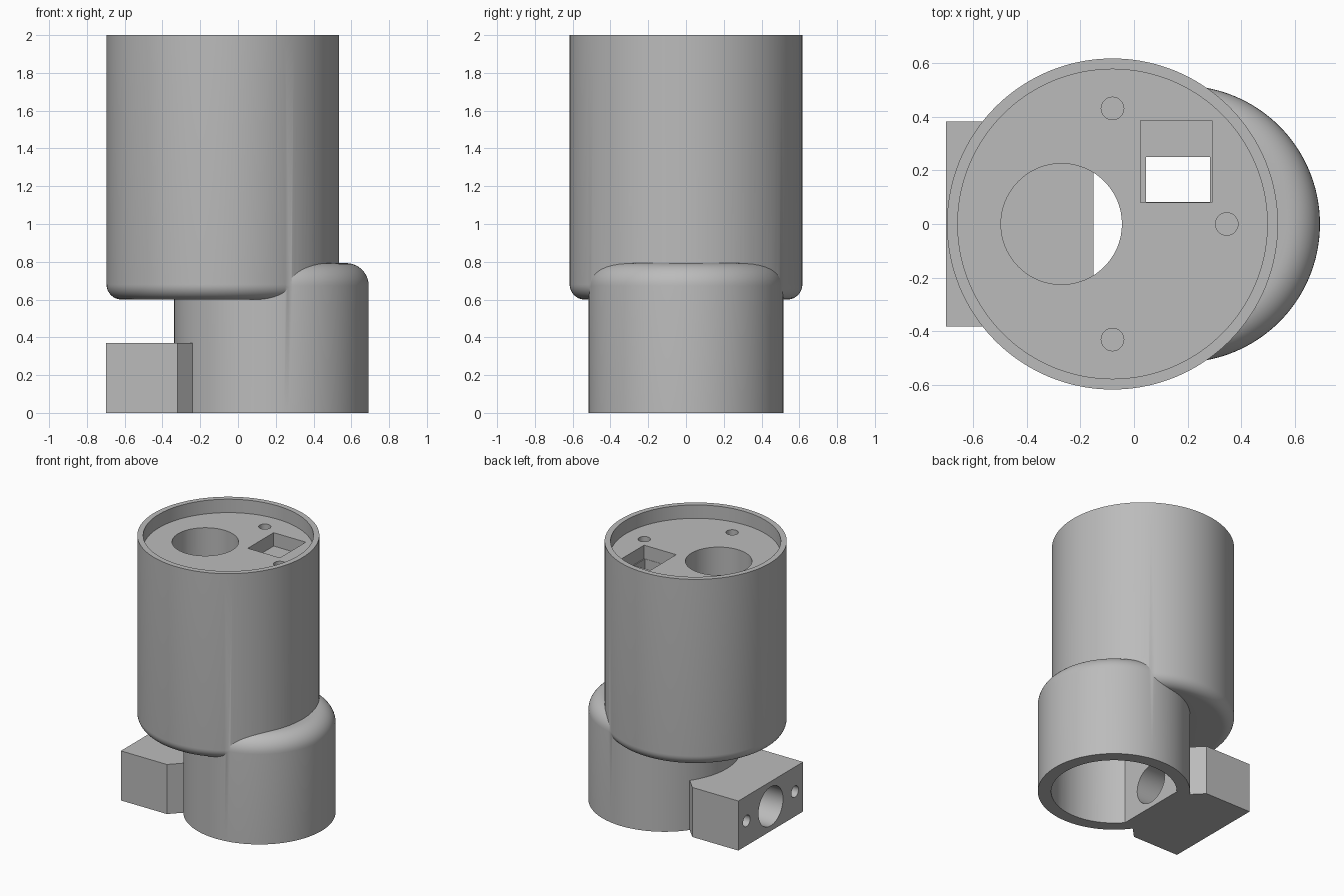
import bpy, bmesh, math

cube = bpy.data.objects.get("Cube")
if cube:
    bpy.data.objects.remove(cube, do_unlink=True)

grey = bpy.data.materials.new("plain grey")
grey.use_nodes = True
grey.diffuse_color = (0.5, 0.5, 0.5, 1)
grey.node_tree.nodes["Principled BSDF"].inputs["Base Color"].default_value = (0.5, 0.5, 0.5, 1)


def finish(name, bm):
    bmesh.ops.remove_doubles(bm, verts=bm.verts, dist=1e-5)
    bmesh.ops.recalc_face_normals(bm, faces=bm.faces)
    mesh = bpy.data.meshes.new(name)
    bm.to_mesh(mesh)
    bm.free()
    mesh.materials.append(grey)
    obj = bpy.data.objects.new(name, mesh)
    bpy.context.collection.objects.link(obj)
    return obj


def lathe(name, x, profile, steps=144):
    """Spin a closed (radius, z) outline round a vertical axis at x."""
    bm = bmesh.new()
    verts = [bm.verts.new((x + r, 0, z)) for r, z in profile]
    edges = [bm.edges.new(pair) for pair in zip(verts, verts[1:])]
    bmesh.ops.spin(bm, geom=verts + edges, cent=(x, 0, 0), axis=(0, 0, 1),
                   angle=math.tau, steps=steps)
    return finish(name, bm)


def prism(name, outline, z0, z1):
    bm = bmesh.new()
    face = bm.faces.new([bm.verts.new((x, y, z0)) for x, y in outline])
    out = bmesh.ops.extrude_face_region(bm, geom=[face])
    for v in out["geom"]:
        if isinstance(v, bmesh.types.BMVert):
            v.co.z = z1
    return finish(name, bm)


def box(name, x0, x1, y0, y1, z0, z1):
    return prism(name, [(x0, y0), (x1, y0), (x1, y1), (x0, y1)], z0, z1)


def circle(x, y, r, n=96):
    return [(x + r * math.cos(math.tau * i / n), y + r * math.sin(math.tau * i / n))
            for i in range(n)]


def side_hole(name, y, z, r, x0, x1):
    """Cylinder lying along x."""
    obj = prism(name, circle(-z, y, r, 64), x0, x1)
    for v in obj.data.vertices:
        v.co = (v.co.z, v.co.y, -v.co.x)
    obj.data.flip_normals()
    bm = bmesh.new()
    bm.from_mesh(obj.data)
    bmesh.ops.recalc_face_normals(bm, faces=bm.faces)
    bm.to_mesh(obj.data)
    bm.free()
    return obj


def combine(target, tool, operation):
    mod = target.modifiers.new("join", 'BOOLEAN')
    mod.operation = operation
    mod.solver = 'EXACT'
    mod.object = tool
    tool.hide_render = True
    bpy.context.view_layer.objects.active = target
    bpy.ops.object.modifier_apply(modifier=mod.name)
    bpy.data.objects.remove(tool, do_unlink=True)


def arc(cr, cz, r, start, end, n=10):
    angles = [math.radians(start + (end - start) * i / n) for i in range(n + 1)]
    return [(cr + r * math.cos(a), cz + r * math.sin(a)) for a in angles]


# Upper barrel with a rounded bottom edge and a recessed top
UX, LX = -0.08, 0.177
R, F = 0.616, 0.08
body = lathe("housing_body", UX, [(0, 0.6)] + arc(R - F, 0.6 + F, F, -90, 0)
             + [(R, 2), (0.576, 2), (0.576, 1.9), (0, 1.9)])

# Lower barrel with a rounded shoulder
R, F = 0.515, 0.12
combine(body, lathe("lower_barrel", LX, [(0, 0), (R, 0)]
                    + arc(R - F, 0.793 - F, F, 0, 90) + [(0, 0.793)]), 'UNION')

# Side mounting block with chamfered corners
half = [(-0.7, 0.382), (-0.32, 0.382), (-0.24, 0.3), (-0.1, 0.3)]
combine(body, prism("side_block", half + [(x, -y) for x, y in reversed(half)], 0, 0.37), 'UNION')

# D-shaped cavity, open at the bottom
CR, CX = 0.425, -0.15
a = math.acos((CX - LX) / CR)
outline = [(LX + CR * math.cos(-a + 2 * a * i / 90), CR * math.sin(-a + 2 * a * i / 90))
           for i in range(91)]
combine(body, prism("cavity", outline, -0.1, 0.69), 'DIFFERENCE')

# Large bore, connector pocket and its shaft, all from the top recess
cutters = [prism("bore", circle(-0.27, 0, 0.225), 0.66, 1.95),
           box("pocket", 0.025, 0.29, 0.08, 0.385, 1.8, 1.95),
           box("shaft", 0.045, 0.282, 0.082, 0.25, 0.6, 1.85)]
# Blind screw holes in the recess floor
for x, y in [(UX, 0.43), (UX, -0.43), (0.345, 0)]:
    cutters.append(prism("screw_hole", circle(x, y, 0.042, 32), 1.6, 1.95))
# Cable hole through the block, with a screw hole on each side
cutters.append(side_hole("cable_hole", 0, 0.185, 0.145, -0.8, -0.05))
for y in (-0.285, 0.285):
    cutters.append(side_hole("block_screw_hole", y, 0.185, 0.042, -0.8, -0.45))
for cutter in cutters:
    combine(body, cutter, 'DIFFERENCE')

# Smooth curved walls, crisp edges
bpy.ops.object.select_all(action='DESELECT')
body.select_set(True)
bpy.context.view_layer.objects.active = body
bpy.ops.object.shade_smooth_by_angle(angle=math.radians(30))
